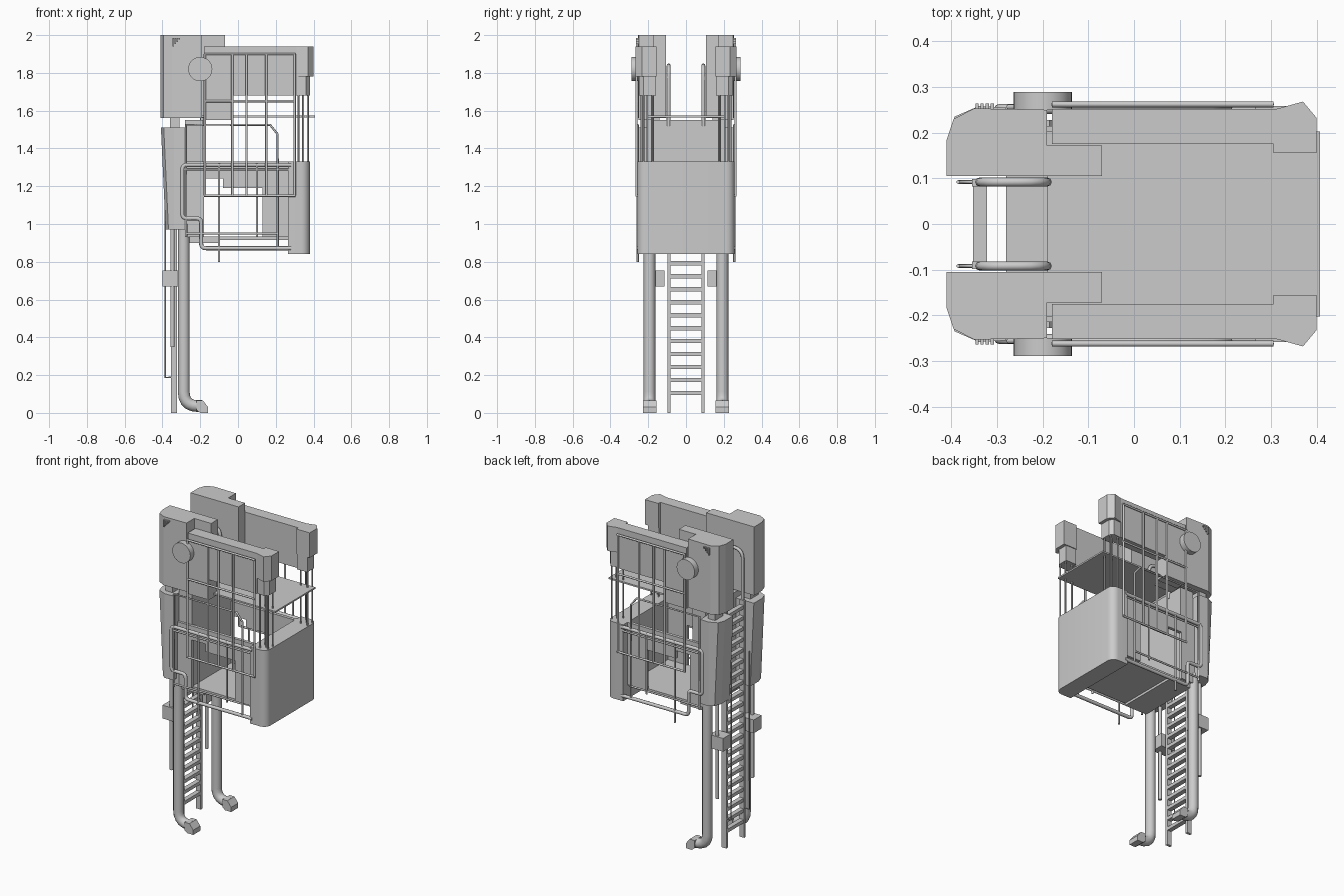
import bpy, bmesh, math
from mathutils import Vector

if "Cube" in bpy.data.objects:
    bpy.data.objects.remove(bpy.data.objects["Cube"])


def finish(name, bm, mirror=False, bevel=0, smooth=False):
    bmesh.ops.recalc_face_normals(bm, faces=bm.faces)
    me = bpy.data.meshes.new(name)
    bm.to_mesh(me)
    bm.free()
    ob = bpy.data.objects.new(name, me)
    bpy.context.collection.objects.link(ob)
    if bevel:
        m = ob.modifiers.new("bevel", 'BEVEL')
        m.width, m.segments = bevel, 2
    if mirror:
        m = ob.modifiers.new("mirror", 'MIRROR')
        m.use_axis = (False, True, False)
    if smooth:
        bpy.context.view_layer.objects.active = ob
        ob.select_set(True)
        bpy.ops.object.shade_smooth_by_angle(angle=math.radians(35))
        ob.select_set(False)
    return ob


def prism(name, pts, lo, hi, axis='z', **kw):
    """Extrude a 2D profile: axis z uses (x,y) points, axis y uses (x,z), axis x uses (y,z)."""
    put = {'z': lambda p, t: (p[0], p[1], t), 'y': lambda p, t: (p[0], t, p[1]),
           'x': lambda p, t: (t, p[0], p[1])}[axis]
    bm = bmesh.new()
    a = [bm.verts.new(put(p, lo)) for p in pts]
    b = [bm.verts.new(put(p, hi)) for p in pts]
    bm.faces.new(a)
    bm.faces.new(b)
    n = len(pts)
    for i in range(n):
        bm.faces.new((a[i], a[(i + 1) % n], b[(i + 1) % n], b[i]))
    return finish(name, bm, **kw)


def box(name, x, y, z, **kw):
    return prism(name, [(x[0], y[0]), (x[1], y[0]), (x[1], y[1]), (x[0], y[1])], z[0], z[1], **kw)


def rounded(path, r):
    """Replace inner corners of a path with short arcs."""
    P = [Vector(p) for p in path]
    out = [P[0]]
    for a, c, b in zip(P, P[1:], P[2:]):
        s, e = c + (a - c).normalized() * r, c + (b - c).normalized() * r
        for i in range(6):
            t = i / 5
            out.append(s * (1 - t) ** 2 + c * 2 * t * (1 - t) + e * t * t)
    return out + [P[-1]]


def tubes(name, paths, radius, bend=0, res=2, mirror=True):
    cu = bpy.data.curves.new(name, 'CURVE')
    cu.dimensions = '3D'
    cu.bevel_depth, cu.bevel_resolution, cu.use_fill_caps = radius, res, True
    for path in paths:
        pts = rounded(path, bend) if bend else path
        for s in ((1, -1) if mirror else (1,)):
            sp = cu.splines.new('POLY')
            sp.points.add(len(pts) - 1)
            for q, p in zip(sp.points, pts):
                q.co = (p[0], p[1] * s, p[2], 1)
    ob = bpy.data.objects.new(name, cu)
    bpy.context.collection.objects.link(ob)


# Upper rear housings with chamfered outer corner
prism("upper_housing", [(-.41, .105), (-.07, .105), (-.07, .172), (-.19, .172), (-.19, .25),
                        (-.35, .253), (-.395, .23), (-.41, .185)], 1.56, 2.0, mirror=True)
# Upper side arms and end blocks
prism("upper_arm", [(-.18, 1.94), (.31, 1.94), (.31, 1.68), (-.03, 1.68), (-.03, 1.55), (-.18, 1.55)],
      .175, .252, 'y', mirror=True)
END = [(.305, .155), (.40, .155), (.40, .232), (.37, .268), (.305, .25)]
prism("arm_end_block", END, 1.78, 1.94, mirror=True)
prism("arm_end_lower", [(.305, .16), (.38, .16), (.38, .225), (.36, .25), (.305, .245)], 1.68, 1.78, mirror=True)
# Side discs
prism("side_disc", [(-.2 + .064 * math.cos(i * math.pi / 16), 1.82 + .064 * math.sin(i * math.pi / 16))
                    for i in range(32)], .25, .289, 'y', mirror=True, smooth=True)
# Vent ribs on the housings
for i in range(4):
    x = -.347 + .011 * i
    box(f"vent_rib_{i}", (x, x + .007), (.25, .264), (1.94 + .012 * i, 1.985), mirror=True)

# Lower rear pillars, tapering downwards
bm = bmesh.new()
rings = []
for z, xo in ((.97, -.383), (1.51, -.408)):
    rings.append([bm.verts.new((x, y, z)) for x, y in
                  ((xo, .105), (-.28, .105), (-.28, .255), (-.34, .258), (xo + .015, .235), (xo, .19))])
bm.faces.new(rings[0])
bm.faces.new(rings[1])
for i in range(6):
    j = (i + 1) % 6
    bm.faces.new((rings[0][i], rings[0][j], rings[1][j], rings[1][i]))
finish("lower_pillar", bm, mirror=True)
box("pillar_joint", (-.36, -.31), (.14, .22), (1.5, 1.57), mirror=True)

# Roof plate, backrest, side panels and floor of the cabin
box("roof_plate", (-.19, .407), (-.203, .203), (1.565, 1.575))
box("backrest", (-.28, -.185), (-.2, .2), (.93, 1.55))
prism("cabin_side", [(-.28, 1.33), (.28, 1.33), (.28, .93), (.13, .93), (.13, 1.19), (-.08, 1.19),
                     (-.08, 1.24), (-.18, 1.24), (-.18, .93), (-.28, .93)], .195, .215, 'y', mirror=True)
box("floor", (-.27, .28), (-.2, .2), (.915, .935))
box("floor_step", (-.26, -.1), (-.2, .2), (.9, .915))


# Front shield, rounded in plan
def arc(cx, cy, r, a0):
    return [(cx + r * math.cos(math.radians(a0 + 15 * i)), cy + r * math.sin(math.radians(a0 + 15 * i)))
            for i in range(7)]


prism("front_shield", [(.265, -.258)] + arc(.335, -.213, .045, -90) + arc(.335, .213, .045, 0) + [(.265, .258)],
      .84, 1.33, smooth=True)
# Struts from the shield up to the arm ends
tubes("front_struts", [[(x, y, 1.32), (x, y, 1.7)] for x, y in
                       ((.32, .18), (.32, .235), (.345, .205), (.37, .175), (.37, .225))], .005)

# Leg pipes and feet
tubes("leg_pipe", [[(-.287, .193, 1.0), (-.287, .193, .036), (-.19, .193, .036)]], .031, .075, 4)
prism("foot", [(-.22, .015), (-.2, 0), (-.158, 0), (-.158, .03), (-.185, .065), (-.22, .065)],
      .156, .228, 'y', mirror=True)

# Ladder rails, rungs and top handles
box("ladder_rail", (-.355, -.322), (.082, .098), (0, 1.52), mirror=True)
for i in range(21):
    z = .105 + .0687 * i
    box(f"ladder_rung_{i}", (-.352, -.322), (-.085, .085), (z - .011, z + .011))
tubes("ladder_handle", [[(-.338, .092, 1.5), (-.338, .092, 1.84), (-.19, .092, 1.84), (-.19, .092, 1.52)]],
      .01, .06)
# Thin guard rods and clamp boxes behind the legs
tubes("guard_rod", [[(-.385, .092, 1.2), (-.385, .092, .188), (-.35, .092, .188)]], .004)
box("clamp_box", (-.40, -.305), (.115, .195), (.67, .755), mirror=True)
tubes("clamp_rod", [[(-.347, .178, 1.0), (-.347, .178, .35)]], .011)

# Upper side cage
Y = .262
tubes("upper_cage", [[(x, Y, 1.15), (x, Y, 1.9)] for x in (-.175, -.03, .045, .15, .3)]
      + [[(-.18, Y, z), (.305, Y, z)] for z in (1.15, 1.65, 1.9)], .0065)
# Lower side cage
tubes("lower_cage", [[(-.275, Y - .006, .93), (-.275, Y - .006, 1.525), (.17, Y - .006, 1.525),
                      (.21, Y - .006, 1.475), (.21, Y - .006, .88)],
                     [(-.275, Y - .006, .95), (.21, Y - .006, .95)],
                     [(-.1, Y - .006, .8), (-.1, Y - .006, 1.32)],
                     [(.1, Y - .006, .93), (.1, Y - .006, 1.32)],
                     [(-.28, Y - .006, 1.29), (.27, Y - .006, 1.29)]], .006)
# Thick guard rail running around the side opening
tubes("guard_rail", [[(.28, .252, 1.313), (-.295, .252, 1.313), (-.295, .252, 1.03),
                      (-.195, .252, 1.03), (-.195, .252, .872), (.28, .252, .872)]], .011, .025)
